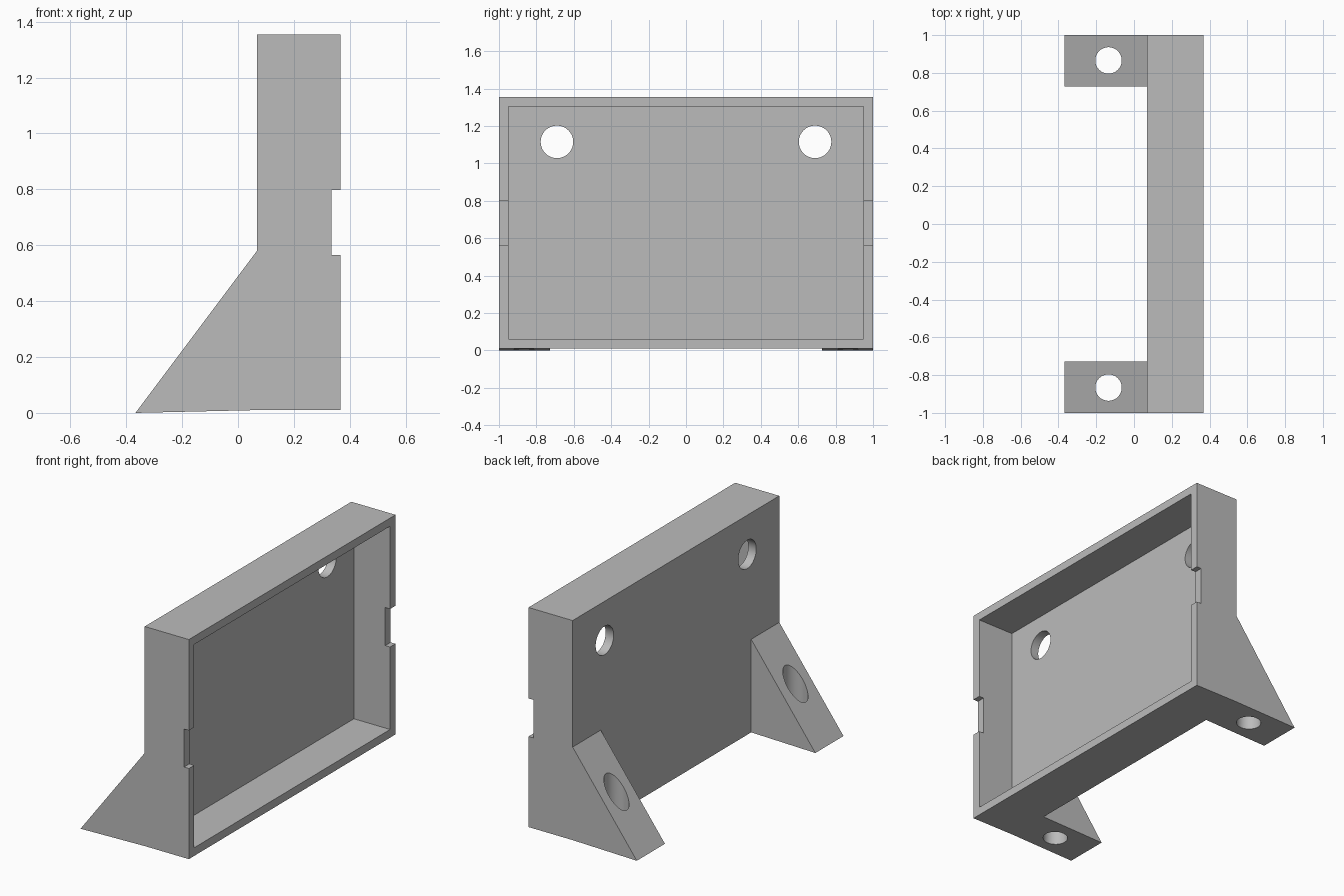
import bpy
import bmesh
import math

default = bpy.data.objects.get("Cube")
if default:
    bpy.data.objects.remove(default, do_unlink=True)

grey = bpy.data.materials.new("plain grey")
grey.use_nodes = True
colour = (0.5, 0.5, 0.5, 1)
grey.diffuse_color = colour
grey.node_tree.nodes["Principled BSDF"].inputs["Base Color"].default_value = colour


def prism(name, outline):
    """Extrude an x-z outline across the full width."""
    bm = bmesh.new()
    face = bm.faces.new([bm.verts.new((x, -1, z)) for x, z in outline])
    grown = bmesh.ops.extrude_face_region(bm, geom=[face])["geom"]
    verts = [v for v in grown if isinstance(v, bmesh.types.BMVert)]
    bmesh.ops.translate(bm, verts=verts, vec=(0, 2, 0))
    bmesh.ops.recalc_face_normals(bm, faces=bm.faces)
    mesh = bpy.data.meshes.new(name)
    bm.to_mesh(mesh)
    bm.free()
    obj = bpy.data.objects.new(name, mesh)
    bpy.context.collection.objects.link(obj)
    mesh.materials.append(grey)
    return obj


def cut(target, cutter):
    """Subtract the cutter from the target, then discard it."""
    cutter.hide_render = True
    mod = target.modifiers.new("cut", "BOOLEAN")
    mod.operation = "DIFFERENCE"
    mod.solver = "EXACT"
    mod.object = cutter
    bpy.context.view_layer.objects.active = target
    bpy.ops.object.modifier_apply(modifier=mod.name)
    bpy.data.objects.remove(cutter, do_unlink=True)


def box(low, high):
    centre = [(a + b) / 2 for a, b in zip(low, high)]
    bpy.ops.mesh.primitive_cube_add(size=1, location=centre)
    obj = bpy.context.object
    obj.scale = [b - a for a, b in zip(low, high)]
    obj.data.materials.append(grey)
    return obj


def drill(radius, depth, location, rotation=(0, 0, 0)):
    bpy.ops.mesh.primitive_cylinder_add(
        vertices=48, radius=radius, depth=depth, location=location, rotation=rotation)
    obj = bpy.context.object
    obj.data.materials.append(grey)
    return obj


BACK, RIM = 0.068, 0.367

# Whole side outline: upright tray with a sloping foot behind it
bracket = prism("tray_bracket", [
    (-RIM, 0), (BACK, 0.01), (RIM, 0.01), (RIM, 1.355), (BACK, 1.355), (BACK, 0.58)])

# Gap that leaves one foot at each end
cut(bracket, box((-1, -0.728, -1), (BACK, 0.728, 1)))

# Tray recess
cut(bracket, box((0.122, -0.948, 0.06), (0.6, 0.948, 1.305)))

# Notches across both side rims
cut(bracket, box((0.334, -1.2, 0.565), (0.6, 1.2, 0.798)))

# Round holes through the back wall and the feet
for side in (-1, 1):
    cut(bracket, drill(0.087, 0.2, (0.1, side * 0.69, 1.115), (0, math.pi / 2, 0)))
    cut(bracket, drill(0.07, 1.6, (-0.135, side * 0.866, 0.2)))

bpy.ops.object.select_all(action="DESELECT")
bracket.select_set(True)
bpy.context.view_layer.objects.active = bracket
bpy.ops.object.shade_smooth_by_angle(angle=math.radians(25))
